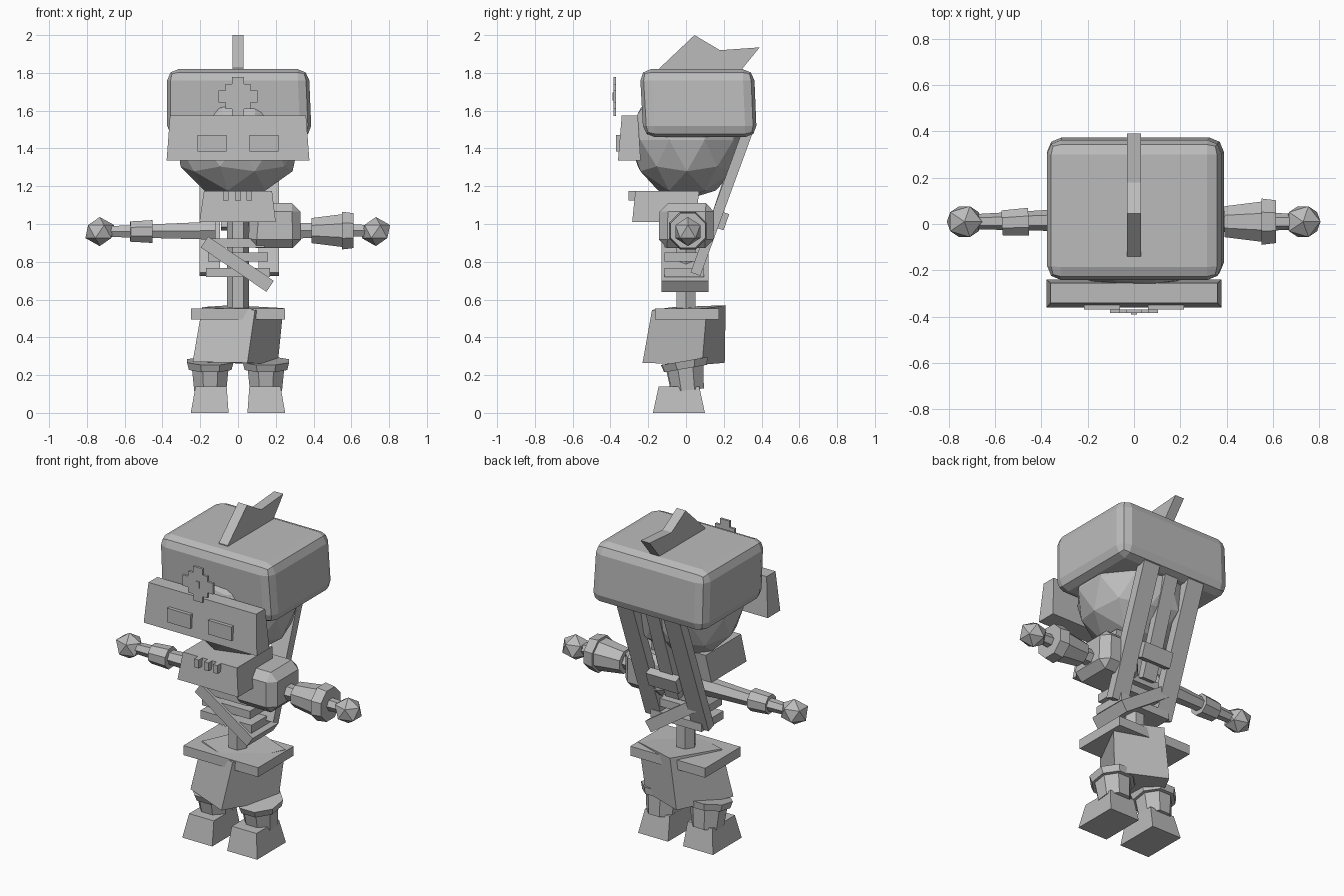
import bpy, bmesh, math
from mathutils import Matrix, Vector

if "Cube" in bpy.data.objects:
    bpy.data.objects.remove(bpy.data.objects["Cube"])

grey = bpy.data.materials.new("plain grey")
grey.diffuse_color = (0.5, 0.5, 0.5, 1)
grey.use_nodes = True
grey.node_tree.nodes["Principled BSDF"].inputs["Base Color"].default_value = grey.diffuse_color


def finish(name, bm):
    bmesh.ops.recalc_face_normals(bm, faces=bm.faces)
    me = bpy.data.meshes.new(name)
    bm.to_mesh(me)
    bm.free()
    me.materials.append(grey)
    ob = bpy.data.objects.new(name, me)
    bpy.context.collection.objects.link(ob)
    return ob


def hexahedron(name, low, high, bevel=0, segs=1):
    """Solid between two four-cornered loops."""
    bm = bmesh.new()
    a, b = [[bm.verts.new(p) for p in loop] for loop in (low, high)]
    bm.faces.new(a)
    bm.faces.new(b)
    for i in range(4):
        j = (i + 1) % 4
        bm.faces.new((a[i], a[j], b[j], b[i]))
    if bevel:
        bmesh.ops.recalc_face_normals(bm, faces=bm.faces)
        bmesh.ops.bevel(bm, geom=bm.edges[:], offset=bevel, segments=segs,
                        profile=0.5, affect='EDGES')
    return finish(name, bm)


def loft(name, bottom, top, z0, z1, **kw):
    """Tapered box; bottom and top are (x0, x1, y0, y1)."""
    loops = [[(x0, y0, z), (x1, y0, z), (x1, y1, z), (x0, y1, z)]
             for (x0, x1, y0, y1), z in ((bottom, z0), (top, z1))]
    return hexahedron(name, *loops, **kw)


def box(name, x0, x1, y0, y1, z0, z1, **kw):
    return loft(name, (x0, x1, y0, y1), (x0, x1, y0, y1), z0, z1, **kw)


def beam(name, p, q, width, thick, side=(1, 0, 0)):
    """Box from p to q; width runs along the side direction."""
    p, q, s = Vector(p), Vector(q), Vector(side)
    d = (q - p).normalized()
    frame = Matrix((s, d.cross(s), d)).transposed().to_4x4()
    bm = bmesh.new()
    bmesh.ops.create_cube(bm, size=1)
    scale = Matrix.Diagonal((width, thick, (q - p).length, 1))
    bm.transform(Matrix.Translation((p + q) / 2) @ frame @ scale)
    return finish(name, bm)


def tube(name, p, q, r0, r1, sides=8):
    """Tapered prism from p to q."""
    p, q = Vector(p), Vector(q)
    bm = bmesh.new()
    bmesh.ops.create_cone(bm, cap_ends=True, segments=sides, radius1=r0,
                          radius2=r1, depth=(q - p).length)
    rot = (q - p).to_track_quat('Z', 'Y').to_matrix().to_4x4()
    bm.transform(Matrix.Translation((p + q) / 2) @ rot
                 @ Matrix.Rotation(math.pi / sides, 4, 'Z'))
    return finish(name, bm)


def ball(name, centre, radii, level):
    bm = bmesh.new()
    bmesh.ops.create_icosphere(bm, subdivisions=level, radius=1)
    bm.transform(Matrix.Translation(centre) @ Matrix.Diagonal((*radii, 1)))
    return finish(name, bm)


def extrude(name, pts, place, a, b):
    """Prism of a flat outline; place(u, v, w) maps it into space."""
    bm = bmesh.new()
    lo = [bm.verts.new(place(u, v, a)) for u, v in pts]
    hi = [bm.verts.new(place(u, v, b)) for u, v in pts]
    bm.faces.new(lo)
    bm.faces.new(hi)
    n = len(pts)
    for i in range(n):
        j = (i + 1) % n
        bm.faces.new((lo[i], lo[j], hi[j], hi[i]))
    return finish(name, bm)


# Head and headgear
ball("head", (0, 0.005, 1.445), (0.34, 0.305, 0.315), 2)
loft("hat", (-0.375, 0.39, -0.225, 0.375), (-0.375, 0.375, -0.245, 0.36),
     1.46, 1.82, bevel=0.06, segs=2)
extrude("crest", [(-0.14, 1.80), (-0.14, 1.825), (0.045, 2.0), (0.18, 1.92),
                  (0.39, 1.935), (0.28, 1.80)],
        lambda u, v, w: (w, u, v), -0.03, 0.03)
loft("visor", (-0.378, 0.378, -0.36, -0.24), (-0.36, 0.36, -0.34, -0.255),
     1.335, 1.575)
box("eye_right", -0.215, -0.06, -0.37, -0.34, 1.385, 1.47)
box("eye_left", 0.06, 0.215, -0.37, -0.34, 1.385, 1.47)

# Stepped emblem, one quarter outline turned four times
emblem = []
for k in range(4):
    c, s = round(math.cos(k * math.pi / 2)), round(math.sin(k * math.pi / 2))
    for u, v in ((0.103, -0.033), (0.103, 0.033), (0.065, 0.033),
                 (0.065, 0.065), (0.033, 0.065)):
        emblem.append((c * u - s * v, 1.675 + s * u + c * v))
extrude("emblem", emblem, lambda u, v, w: (u, w, v), -0.384, -0.37)
box("emblem_hub", -0.012, 0.012, -0.39, -0.38, 1.655, 1.695)

# Collar with three beads
loft("collar", (-0.205, 0.2, -0.285, 0.05), (-0.18, 0.18, -0.268, 0.07),
     1.01, 1.175)
for x in (-0.065, 0, 0.06):
    box("collar_bead", x - 0.015, x + 0.015, -0.305, -0.26, 1.125, 1.175)

# Spine, ribs and sash
tube("spine", (0, 0, 0.5), (0, 0, 1.17), 0.058, 0.058, 6)
for z, r in ((0.9, 0.14), (0.825, 0.16), (0.743, 0.17)):
    box("rib", -r, r, -0.115, 0.095, z - 0.024, z + 0.024)
beam("sash", (-0.178, -0.005, 0.905), (0.17, -0.005, 0.67), 0.25, 0.07,
     side=(0, 1, 0))

# Straps hanging from the hat with a cross band
for x in (-0.15, 0.163):
    beam("back_strap", (x, 0.33, 1.5), (x, 0.05, 0.735), 0.11, 0.055)
beam("middle_strap", (0, 0.31, 1.5), (0, 0.11, 0.9), 0.09, 0.045)
beam("strap_band", (0.01, 0.205, 1.06), (0.01, 0.175, 0.975), 0.2, 0.05)

# Left arm with a bulky shoulder
loft("shoulder", (0.05, 0.335, -0.145, 0.145), (0.07, 0.33, -0.14, 0.15),
     0.872, 1.11, bevel=0.045, segs=1)
Z = 0.965
tube("left_arm", (0.25, 0.01, Z), (0.68, 0.01, Z), 0.05, 0.035, 6)
tube("left_cuff", (0.39, 0.01, Z), (0.56, 0.01, Z), 0.072, 0.095)
tube("left_cuff_ring", (0.55, 0.01, Z), (0.612, 0.01, Z), 0.108, 0.1)
ball("left_hand", (0.73, 0.01, 0.96), (0.084, 0.078, 0.077), 1)

# Thin right arm
tube("right_arm", (-0.12, 0.02, 0.965), (-0.68, 0.01, 0.96), 0.055, 0.033, 6)
tube("right_cuff", (-0.455, 0.01, 0.96), (-0.57, 0.005, 0.96), 0.065, 0.058)
ball("right_hand", (-0.732, 0.01, 0.96), (0.085, 0.078, 0.077), 1)

# Belt and the turned, leaning trousers
box("belt", -0.25, 0.25, -0.165, 0.175, 0.495, 0.552)
hexahedron("trousers",
           [(0.05, -0.23, 0.265), (0.21, 0.085, 0.255),
            (-0.08, 0.205, 0.265), (-0.24, -0.11, 0.27)],
           [(0.09, -0.18, 0.545), (0.24, 0.11, 0.555),
            (-0.04, 0.21, 0.57), (-0.19, -0.07, 0.56)])

# Lower legs, bands and feet
for side, s, x, y in (("right", -1, -0.147, -0.005), ("left", 1, 0.148, 0)):
    tube(side + "_shin", (x, y + 0.01, 0.12), (x, y - 0.005, 0.25),
         0.092, 0.106)
    tube(side + "_leg_band", (x, y, 0.235), (x, y - 0.007, 0.275),
         0.122, 0.133)
    xs, xt = (sorted((s * 0.05, s * 0.25)), sorted((s * 0.06, s * 0.225)))
    loft(side + "_foot", (*xs, -0.175, 0.1), (*xt, -0.145, 0.07), 0, 0.14)
